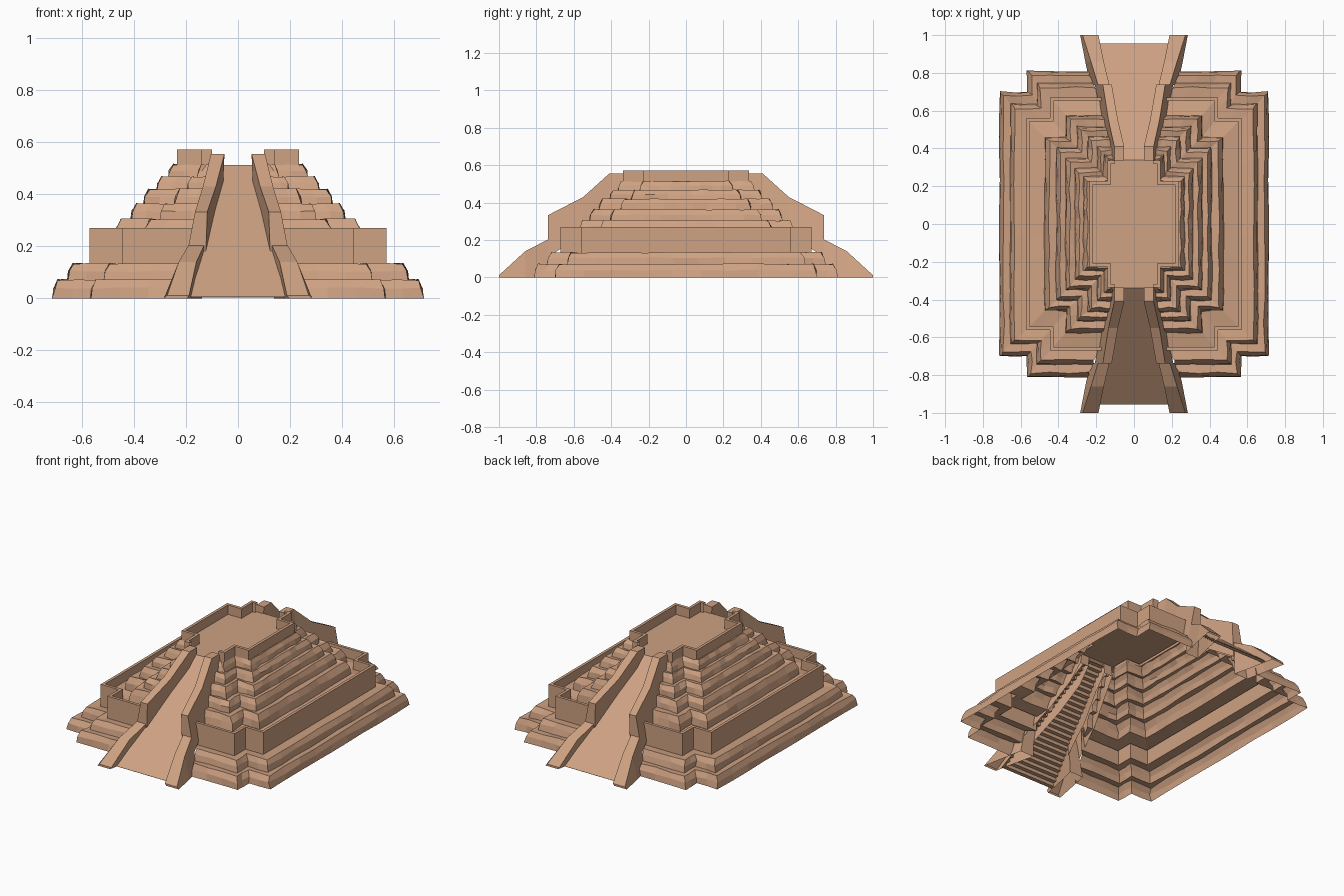
import bpy, bmesh, random
from mathutils import Vector

if "Cube" in bpy.data.objects:
    bpy.data.objects.remove(bpy.data.objects["Cube"])

random.seed(4)
stone = bpy.data.materials.new("warm sandstone")
stone.diffuse_color = (0.62, 0.36, 0.225, 1)
stone.use_nodes = True
stone.node_tree.nodes["Principled BSDF"].inputs["Base Color"].default_value = stone.diffuse_color


def make(name, verts, faces, mirror_y=False):
    """Create an object, mirrored over x (and optionally y)."""
    me = bpy.data.meshes.new(name)
    me.from_pydata(verts, [], faces)
    me.materials.append(stone)
    ob = bpy.data.objects.new(name, me)
    bpy.context.collection.objects.link(ob)
    m = ob.modifiers.new("mirror", 'MIRROR')
    m.use_axis = (True, mirror_y, False)
    m.merge_threshold = 0.0005
    return ob


def loft(rings, cap_ends=False):
    """Faces between successive open rings of equal length."""
    n = len(rings[0])
    verts = [p for r in rings for p in r]
    faces = []
    for k in range(len(rings) - 1):
        for i in range(n - 1):
            a = k * n + i
            faces.append((a, a + n, a + n + 1, a + 1))
    if cap_ends:
        faces.append(tuple(range(n)))
        faces.append(tuple(reversed(range((len(rings) - 1) * n, len(rings) * n))))
    return verts, faces


COUNTS = [3, 2, 2, 9, 2, 2, 3]


def ring(tier, inset, z, rough):
    """Right half of a notched rectangle, from the back stair to the front one."""
    gap, xn, x, yn, y = tier
    xn, x, yn, y = xn - inset, x - inset, yn - inset, y - inset
    c = [(gap, y), (xn, y), (xn, yn), (x, yn), (x, -yn), (xn, -yn), (xn, -y), (gap, -y)]
    pts = []
    for k, cnt in enumerate(COUNTS):
        p, q = Vector(c[k]), Vector(c[k + 1])
        for i in range(cnt):
            pts.append(p.lerp(q, i / cnt))
    pts.append(Vector(c[-1]))
    j = lambda s: random.uniform(-s, s)
    return [(p.x + j(rough), p.y + j(rough), z + (j(rough * 0.6) if z > 0.01 else 0)) for p in pts]


# Terraces: (stair gap, notch x, outer x, notch y, outer y), bottom z, top z, is parapet
tiers = [
    ((.24, .565, .712, .70, .81), 0.00, .072, False),
    ((.21, .515, .655, .635, .745), .068, .134, False),
    ((.17, .445, .570, .56, .67), .130, .27, True),
    ((.13, .360, .472, .46, .575), .225, .305, False),
    ((.12, .300, .412, .405, .515), .300, .364, False),
    ((.11, .245, .362, .35, .465), .358, .42, False),
    ((.10, .195, .312, .295, .41), .414, .468, False),
    ((.10, .160, .268, .25, .365), .462, .515, False),
    ((.10, .140, .235, .228, .337), .51, .573, True),
]
rings = []
for t, z0, z1, parapet in tiers:
    h = z1 - z0
    if parapet:
        rings += [ring(t, 0, z0, 0), ring(t, 0, z1, 0),
                  ring(t, .018, z1, 0), ring(t, .018, z1 - .06, 0)]
    else:
        rings += [ring(t, 0, z0, .004), ring(t, .006, z0 + h * .55, .005),
                  ring(t, .022, z1, .005)]
make("stepped_terraces", *loft(rings))

# Summit floor (half cross shape)
make("summit_floor",
     [(0, .34, .512), (.125, .34, .512), (.125, .212, .512), (.22, .212, .512),
      (.22, -.212, .512), (.125, -.212, .512), (.125, -.34, .512), (0, -.34, .512)],
     [(7, 6, 5, 4, 3, 2, 1, 0)])

# Stair slopes: a smooth ramp with a stepped flight just beneath it
Y0, Y1, Z0, Z1, W0, W1 = -.955, -.335, .005, .512, .19, .058
make("stair_ramp",
     [(0, Y0, Z0), (W0, Y0, Z0), (W1, Y1, Z1), (0, Y1, Z1)], [(0, 1, 2, 3)], True)
N = 24
flight = []
for i in range(N):
    f, g = i / N, (i + 1) / N
    y, w = Y0 + (Y1 - Y0) * f, W0 + (W1 - W0) * f
    y2, w2 = Y0 + (Y1 - Y0) * g, W0 + (W1 - W0) * g
    z = Z0 + (Z1 - Z0) * f - .001
    flight.append([(w, y, z), (0, y, z)])      # nosing
    flight.append([(w2, y2, z), (0, y2, z)])   # back of tread
make("stair_steps", *loft(flight), True)


# Balustrades: stations of (y, top z, bottom z, inner x, outer top x, outer bottom x)
def balustrade(name, stations):
    secs = [[(xo2, y, zb), (xo, y, zt), (xi, y, zt), (xi + .008, y, zb)]
            for y, zt, zb, xi, xo, xo2 in stations]
    ob = make(name, *loft(secs, True), True)
    bm = bmesh.new()
    bm.from_mesh(ob.data)
    bmesh.ops.recalc_face_normals(bm, faces=bm.faces)
    bm.to_mesh(ob.data)
    bm.free()


balustrade("lower_balustrade", [
    (-1.0, .012, 0, .188, .272, .285),
    (-.86, .14, 0, .160, .228, .258),
    (-.735, .205, 0, .130, .19, .232)])
balustrade("upper_balustrade", [
    (-.738, .333, .11, .118, .165, .208),
    (-.55, .43, .23, .085, .135, .168),
    (-.41, .556, .36, .052, .104, .13),
    (-.335, .556, .45, .052, .104, .12)])
